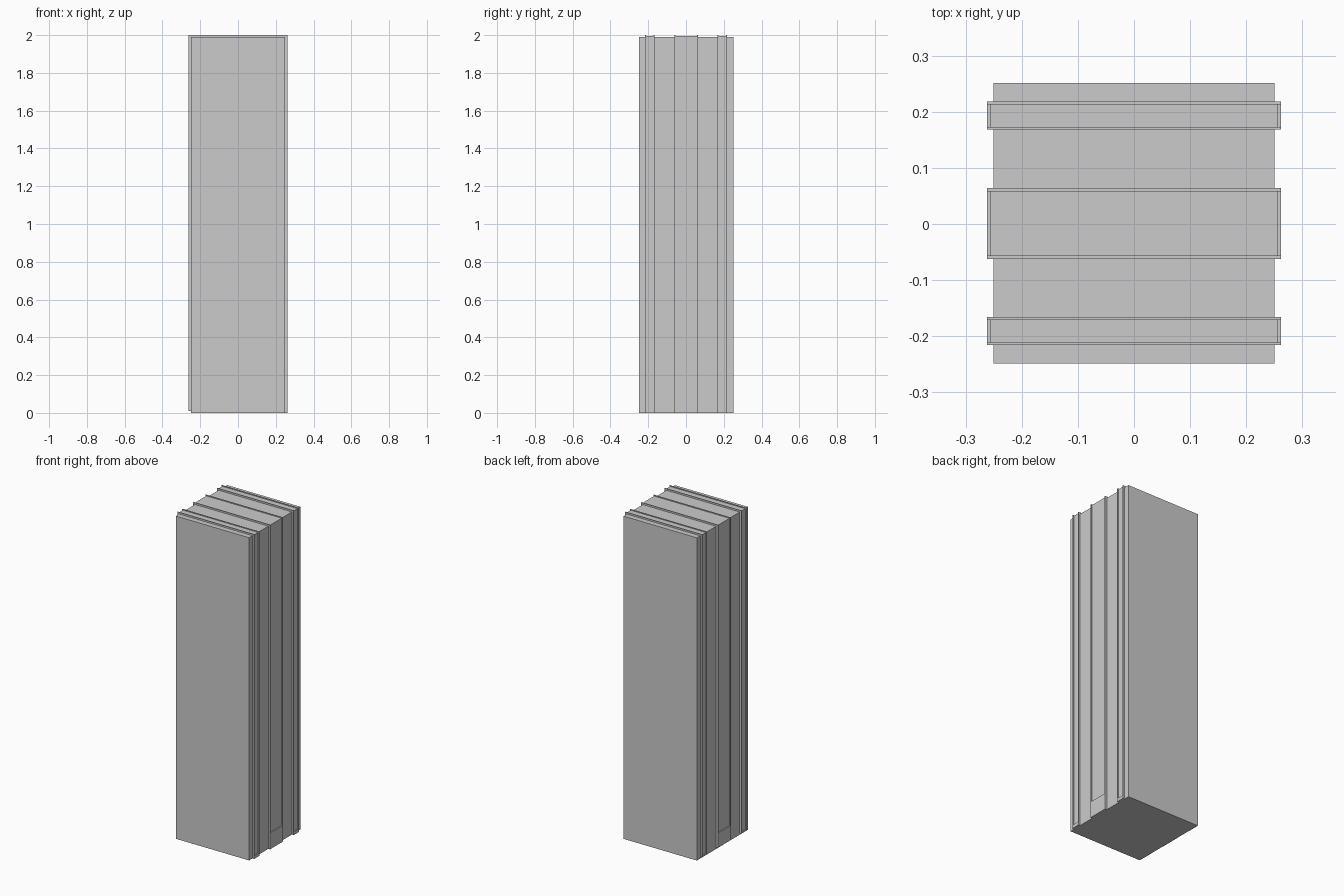
import bpy, bmesh

if "Cube" in bpy.data.objects:
    bpy.data.objects.remove(bpy.data.objects["Cube"])

TOP = 1.99      # top of the main block
HALF = 0.25     # half width of the main block


def extrude_profile(name, pts, y0, y1):
    """Extrude an (x, z) outline along y into a closed solid."""
    bm = bmesh.new()
    face = bm.faces.new([bm.verts.new((x, y0, z)) for x, z in pts])
    res = bmesh.ops.extrude_face_region(bm, geom=[face])
    verts = [v for v in res["geom"] if isinstance(v, bmesh.types.BMVert)]
    bmesh.ops.translate(bm, verts=verts, vec=(0, y1 - y0, 0))
    bmesh.ops.recalc_face_normals(bm, faces=bm.faces)
    mesh = bpy.data.meshes.new(name)
    bm.to_mesh(mesh)
    bm.free()
    obj = bpy.data.objects.new(name, mesh)
    bpy.context.collection.objects.link(obj)
    return obj


def arch(half, top, left_foot, right_foot):
    """Outline of a strip running up one side, over the top and down the other."""
    return [(-half, left_foot), (-half, top), (half, top), (half, right_foot),
            (HALF, right_foot), (HALF, TOP), (-HALF, TOP), (-HALF, left_foot)]


def rect(x0, x1, z0, z1):
    return [(x0, z0), (x1, z0), (x1, z1), (x0, z1)]


def strap(name, y, half_width, rim, lip):
    """Recessed strap with raised rims and a raised lip at each foot."""
    a, b = y - half_width, y + half_width
    left_foot = 0.01
    extrude_profile(name + "_front_rim", arch(0.262, 2.0, left_foot, 0), a, a + rim)
    extrude_profile(name + "_back_rim", arch(0.262, 2.0, left_foot, 0), b - rim, b)
    extrude_profile(name + "_panel", arch(0.257, 1.995, lip, lip), a + rim, b - rim)
    extrude_profile(name + "_right_lip", rect(HALF, 0.262, 0, lip), a + rim, b - rim)
    extrude_profile(name + "_left_lip", rect(-0.262, -HALF, left_foot, lip), a + rim, b - rim)


# main block
extrude_profile("main_block", rect(-HALF, HALF, 0, TOP), -0.249, 0.251)

# straps over the top and sides
strap("centre_strap", 0.001, 0.063, 0.006, 0.1)
strap("front_strap", -0.191, 0.025, 0.005, 0.02)
strap("back_strap", 0.193, 0.025, 0.005, 0.02)
